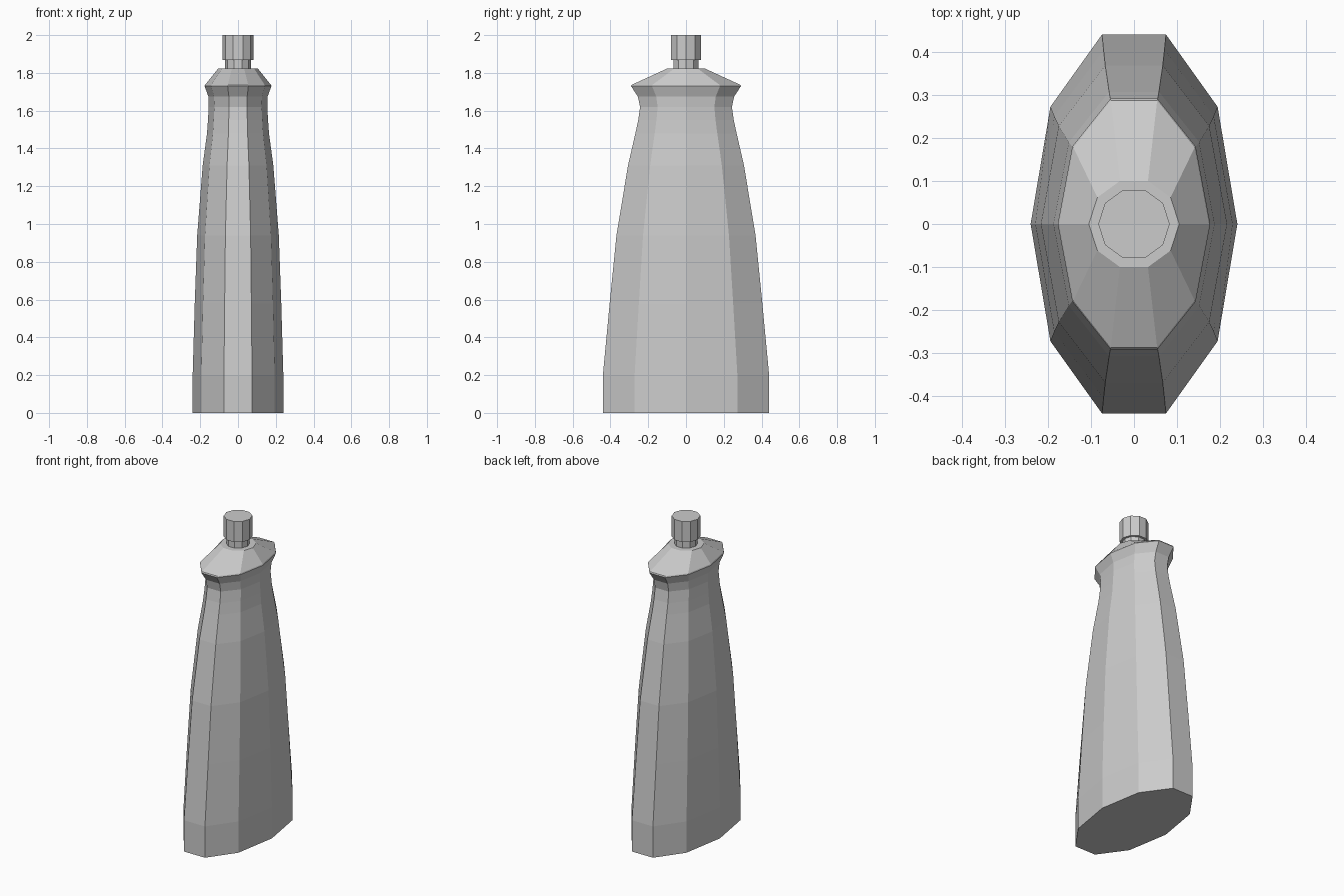
import bpy, bmesh, math

if "Cube" in bpy.data.objects:
    bpy.data.objects.remove(bpy.data.objects["Cube"])

SIDES = 10
FLAT = math.sin(math.radians(72))  # ratio of flat-side half depth to radius


def loft(name, rings):
    """Stack ten-sided oval rings given as (z, half width x, half depth y)."""
    bm = bmesh.new()
    loops = []
    for z, hx, hy in rings:
        ry = hy / FLAT
        loops.append([bm.verts.new((hx * math.cos(a), ry * math.sin(a), z))
                      for a in (2 * math.pi * i / SIDES for i in range(SIDES))])
    for low, high in zip(loops, loops[1:]):
        for i in range(SIDES):
            j = (i + 1) % SIDES
            bm.faces.new((low[i], low[j], high[j], high[i]))
    bm.faces.new(loops[0][::-1])
    bm.faces.new(loops[-1])
    bmesh.ops.recalc_face_normals(bm, faces=bm.faces[:])
    mesh = bpy.data.meshes.new(name)
    bm.to_mesh(mesh)
    bm.free()
    obj = bpy.data.objects.new(name, mesh)
    bpy.context.collection.objects.link(obj)
    return obj


# Oval bottle with a pinched waist and flared shoulder
loft("bottle_body", [
    (0.00, 0.240, 0.440), (0.20, 0.240, 0.440), (0.58, 0.229, 0.404),
    (0.94, 0.216, 0.368), (1.31, 0.187, 0.307), (1.48, 0.164, 0.268),
    (1.55, 0.159, 0.253), (1.62, 0.155, 0.243), (1.675, 0.157, 0.255),
    (1.73, 0.177, 0.291), (1.737, 0.174, 0.287), (1.823, 0.105, 0.100),
])

# Neck and cap
loft("neck", [(1.82, 0.068, 0.065), (1.87, 0.068, 0.065)])
loft("cap", [(1.868, 0.083, 0.079), (2.00, 0.083, 0.079)])
